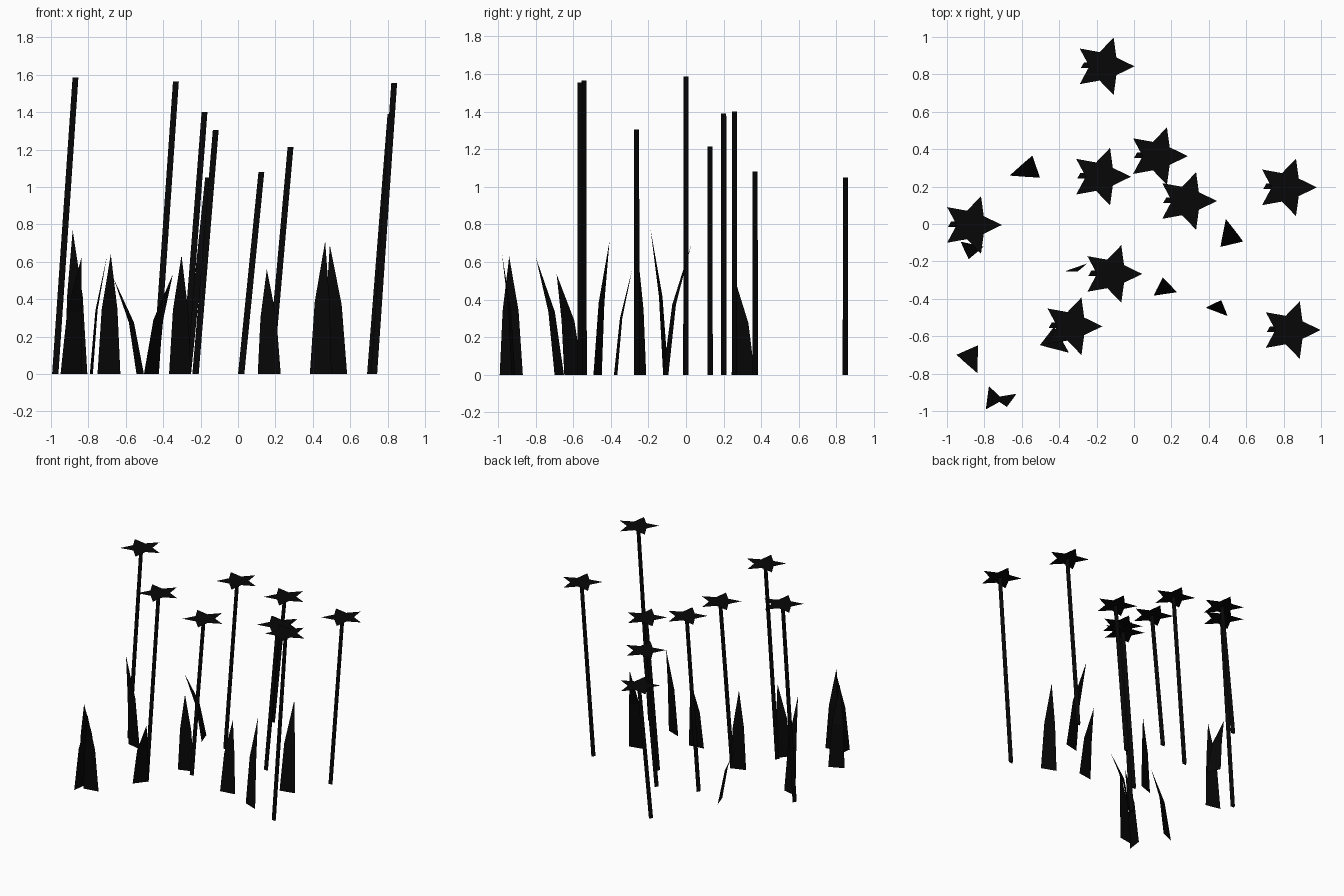
import bpy
import math
from mathutils import Vector

if "Cube" in bpy.data.objects:
    bpy.data.objects.remove(bpy.data.objects["Cube"])

black = bpy.data.materials.new("plant_black")
black.diffuse_color = (0.002, 0.002, 0.002, 1)
black.use_nodes = True
black.node_tree.nodes["Principled BSDF"].inputs["Base Color"].default_value = black.diffuse_color


def add_mesh(name, verts, faces):
    mesh = bpy.data.meshes.new(name)
    mesh.from_pydata(verts, [], faces)
    mesh.materials.append(black)
    mesh.update()
    obj = bpy.data.objects.new(name, mesh)
    bpy.context.collection.objects.link(obj)
    return obj


# Leaning three-sided stem, always leaning toward +x by the same amount
def stem(x, y, h, lean=0.108, sides=3):
    verts = []
    for cx, z, r in ((x - lean, 0.0, 0.0195), (x, h, 0.018)):
        for i in range(sides):
            a = math.pi / 2 + 2 * math.pi * i / sides
            verts.append((cx + r * math.cos(a), y + r * math.sin(a), z))
    faces = [(i, (i + 1) % sides, sides + (i + 1) % sides, sides + i) for i in range(sides)]
    faces += [tuple(reversed(range(sides))), tuple(range(sides, 2 * sides))]
    add_mesh("flower_stem", verts, faces)


# Flat five-pointed flower head, one tip toward +x
def head(x, y, h, outer=0.162, inner=0.08):
    verts = [(x, y, h)]
    for i in range(10):
        r = inner if i % 2 else outer
        a = math.pi * i / 5
        verts.append((x + r * math.cos(a), y + r * math.sin(a), h))
    add_mesh("flower_head", verts, [(0, 1 + i, 1 + (i + 1) % 10) for i in range(10)])


# Flat bent leaf: wide base, narrower bend, pointed tip
def leaf(x, y, dx, dy, h, half=0.062):
    base, lean = Vector((x, y, 0)), Vector((dx, dy, 0))
    side = Vector((-dy, dx, 0)).normalized() * half
    mid = base + lean * 0.33 + Vector((0, 0, h * 0.54))
    tip = base + lean + Vector((0, 0, h))
    verts = [base - side, base + side, mid + side * 0.69, mid - side * 0.69, tip]
    add_mesh("leaf_blade", verts, [(0, 1, 2, 3), (3, 2, 4)])


# Flowers: head x, y, height
for x, y, h in [
    (-0.163, 0.843, 1.05), (0.122, 0.363, 1.08), (-0.182, 0.253, 1.40),
    (0.278, 0.123, 1.215), (0.812, 0.196, 1.39), (-0.872, -0.005, 1.585),
    (-0.122, -0.267, 1.305), (-0.335, -0.547, 1.565), (0.832, -0.567, 1.555),
]:
    stem(x + 0.003, y, h)
    head(x + 0.004, y, h + 0.005)

# Leaves: base x, y, tip lean x, y, height
for spec in [
    (-0.866, -0.108, -0.018, -0.080, 0.77), (-0.892, -0.674, 0.054, -0.123, 0.62),
    (-0.784, -0.929, 0.083, -0.011, 0.63), (-0.690, -0.918, 0.010, -0.060, 0.64),
    (-0.523, 0.307, -0.142, -0.048, 0.51), (-0.310, -0.232, 0.008, -0.023, 0.635),
    (-0.465, -0.598, 0.117, -0.090, 0.535), (0.167, -0.374, -0.013, 0.088, 0.56),
    (0.442, -0.470, 0.024, 0.063, 0.71), (0.523, -0.108, -0.032, 0.135, 0.69),
]:
    leaf(*spec)
